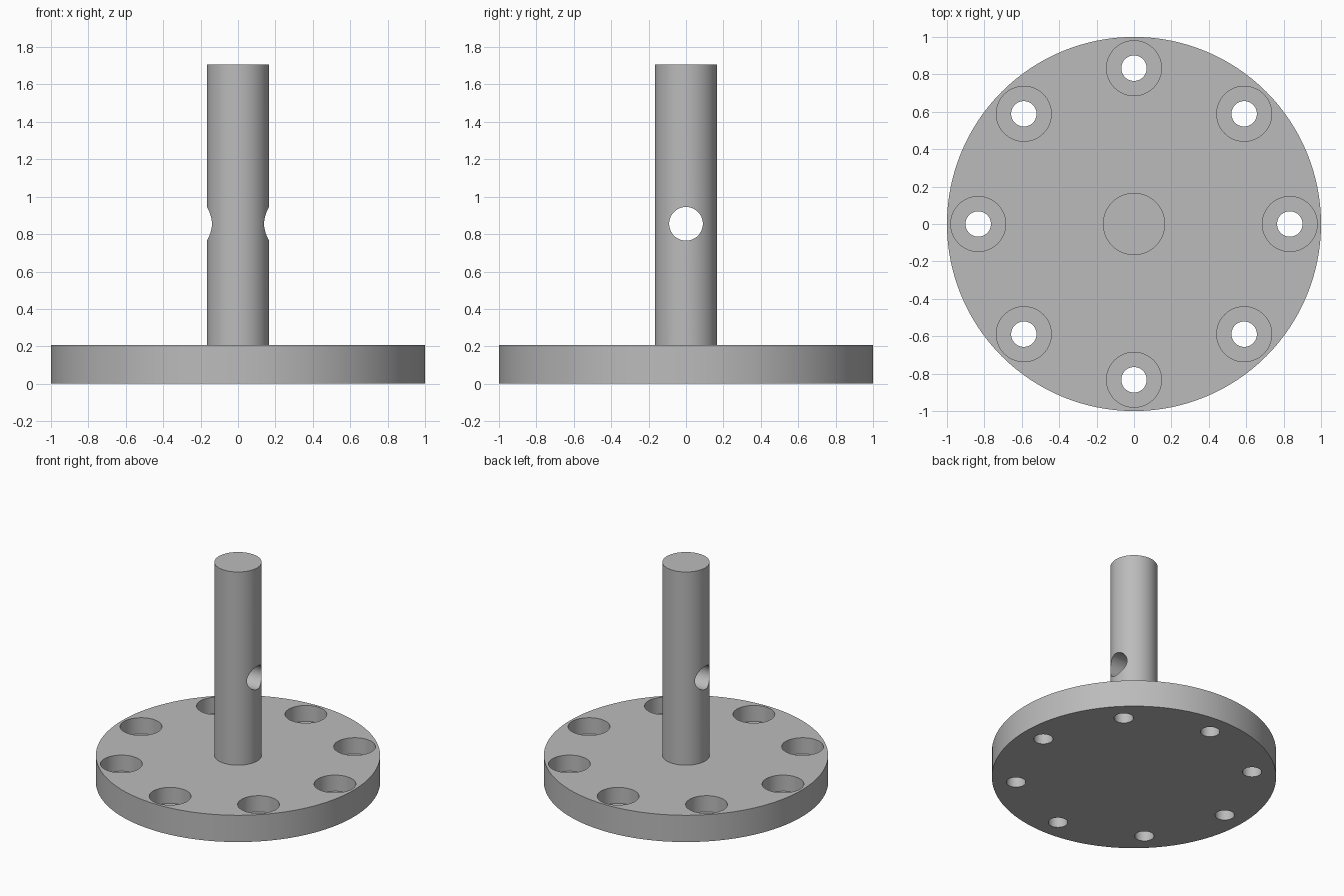
import bpy
from math import cos, sin, pi, radians

cube = bpy.data.objects.get("Cube")
if cube:
    bpy.data.objects.remove(cube, do_unlink=True)

# Main sizes
BASE_H, POST_R, TOP_Z = 0.208, 0.166, 1.708
BOLT_CIRCLE, HOLE_COUNT = 0.833, 8
HOLE_R, BORE_R, BORE_DEPTH = 0.068, 0.147, 0.125
CROSS_R, CROSS_Z = 0.09, 0.855

metal = bpy.data.materials.new("plain grey")
metal.use_nodes = True
GREY = (0.5, 0.5, 0.5, 1)
metal.diffuse_color = GREY
metal.node_tree.nodes["Principled BSDF"].inputs["Base Color"].default_value = GREY


def cylinder(name, radius, z0, z1, sides, x=0, y=0):
    bpy.ops.mesh.primitive_cylinder_add(vertices=sides, radius=radius, depth=z1 - z0,
                                        location=(x, y, (z0 + z1) / 2))
    obj = bpy.context.object
    obj.name = name
    obj.data.materials.append(metal)
    return obj


def cut(target, cutter):
    cutter.hide_render = True
    mod = target.modifiers.new("cut", "BOOLEAN")
    mod.operation, mod.solver, mod.object = "DIFFERENCE", "EXACT", cutter
    bpy.ops.object.select_all(action="DESELECT")
    bpy.context.view_layer.objects.active = target
    target.select_set(True)
    bpy.ops.object.modifier_apply(modifier=mod.name)
    bpy.data.objects.remove(cutter, do_unlink=True)


# Round base with a ring of counterbored bolt holes
base = cylinder("base_flange", 1, 0, BASE_H, 128)
for i in range(HOLE_COUNT):
    a = 2 * pi * i / HOLE_COUNT
    x, y = BOLT_CIRCLE * cos(a), BOLT_CIRCLE * sin(a)
    cut(base, cylinder("counterbore_cutter", BORE_R, BASE_H - BORE_DEPTH, BASE_H + 0.1, 48, x, y))
    cut(base, cylinder("bolt_hole_cutter", HOLE_R, -0.1, BASE_H, 48, x, y))

# Upright post with a cross hole from side to side
post = cylinder("post", POST_R, BASE_H, TOP_Z, 96)
drill = cylinder("cross_hole_cutter", CROSS_R, CROSS_Z - 0.5, CROSS_Z + 0.5, 64)
drill.rotation_euler.y = radians(90)
bpy.context.view_layer.update()
cut(post, drill)

# Smooth round walls, crisp rims
for obj in (base, post):
    bpy.ops.object.select_all(action="DESELECT")
    bpy.context.view_layer.objects.active = obj
    obj.select_set(True)
    bpy.ops.object.shade_smooth_by_angle(angle=radians(30))
